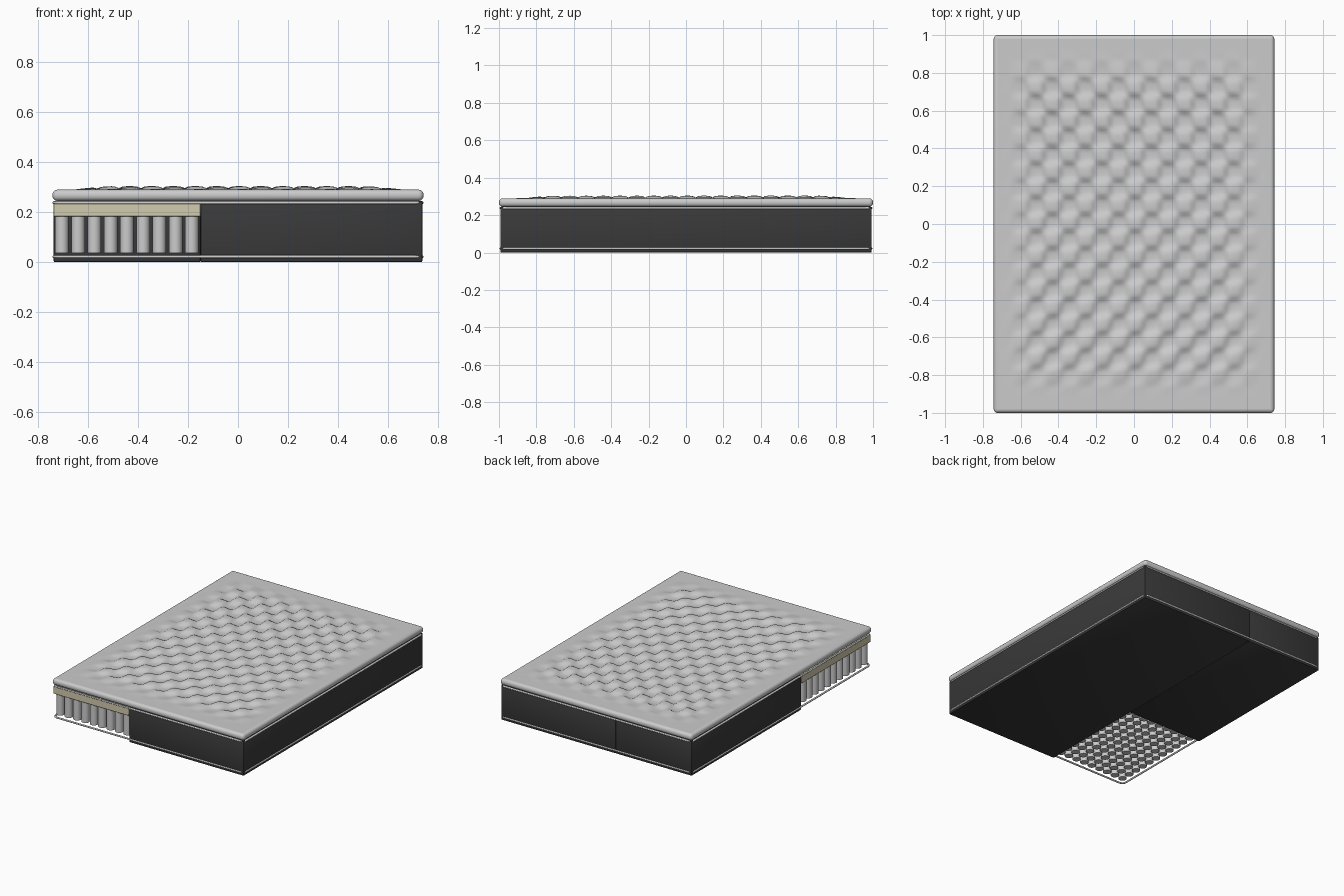
import bpy, bmesh, math

old = bpy.data.objects.get("Cube")
if old:
    bpy.data.objects.remove(old, do_unlink=True)

HX, HY = 0.743, 1.0          # half width and half length
CUT_X, CUT_Y = -0.15, -0.22  # inner corner of the cutaway


def material(name, r, g, b):
    m = bpy.data.materials.new(name)
    m.use_nodes = True
    m.diffuse_color = (r, g, b, 1)
    m.node_tree.nodes["Principled BSDF"].inputs["Base Color"].default_value = (r, g, b, 1)
    return m


fabric = material("light grey fabric", 0.6, 0.6, 0.6)
dark = material("charcoal cover", 0.042, 0.042, 0.042)
foam = material("beige foam", 0.64, 0.6, 0.42)
trim = material("pale piping", 0.65, 0.65, 0.65)


def finish(bm, name, mat, angle=40):
    bmesh.ops.recalc_face_normals(bm, faces=bm.faces)
    mesh = bpy.data.meshes.new(name)
    bm.to_mesh(mesh)
    bm.free()
    mesh.materials.append(mat)
    ob = bpy.data.objects.new(name, mesh)
    bpy.context.collection.objects.link(ob)
    bpy.ops.object.select_all(action="DESELECT")
    ob.select_set(True)
    bpy.context.view_layer.objects.active = ob
    bpy.ops.object.shade_smooth_by_angle(angle=math.radians(angle))
    return ob


def block(lo, hi, radius, segments):
    bm = bmesh.new()
    bmesh.ops.create_cube(bm, size=1)
    for v in bm.verts:
        v.co = [(a + b) / 2 + c * (b - a) for a, b, c in zip(lo, hi, v.co)]
    bmesh.ops.bevel(bm, geom=bm.edges[:], offset=radius, segments=segments,
                    profile=0.5, affect="EDGES")
    return bm


# Dark cover: two blocks around the open corner, with a seam between them
finish(block((CUT_X, -0.992, 0), (0.738, 0.992, 0.245), 0.005, 2), "cover_main", dark)
finish(block((-0.738, CUT_Y, 0), (CUT_X, 0.992, 0.245), 0.005, 2), "cover_back_corner", dark)

# Foam layer above the exposed springs
finish(block((-0.738, -0.992, 0.183), (CUT_X, CUT_Y, 0.235), 0.002, 1), "foam_layer", foam)

# Pocket springs
springs = bmesh.new()
for i in range(9):
    for j in range(11):
        made = bmesh.ops.create_cone(springs, cap_ends=True, segments=20, radius1=0.027,
                                     radius2=0.027, depth=0.147)
        bmesh.ops.translate(springs, verts=made["verts"],
                            vec=(-0.705 + 0.065 * i, -0.957 + 0.068 * j, 0.1105))
finish(springs, "pocket_springs", fabric)


# Piping loops with rounded corners
def piping(name, z):
    curve = bpy.data.curves.new(name, "CURVE")
    curve.dimensions = "3D"
    curve.bevel_depth = 0.006
    curve.bevel_resolution = 2
    r, points = 0.03, []
    for k, (sx, sy) in enumerate([(1, 1), (-1, 1), (-1, -1), (1, -1)]):
        for s in range(6):
            a = math.pi / 2 * (k + s / 5)
            points.append((sx * (0.737 - r) + r * math.cos(a),
                           sy * (0.991 - r) + r * math.sin(a), z, 1))
    spline = curve.splines.new("POLY")
    spline.points.add(len(points) - 1)
    for p, co in zip(spline.points, points):
        p.co = co
    spline.use_cyclic_u = True
    curve.materials.append(trim)
    bpy.context.collection.objects.link(bpy.data.objects.new(name, curve))


piping("bottom_piping", 0.022)
piping("top_piping", 0.238)

# Topper: rounded pad whose top face is replaced by a quilted grid
TOP, R = 0.29, 0.02
pad = block((-HX, -HY, 0.245), (HX, HY, TOP), R, 5)
bmesh.ops.delete(pad, geom=[f for f in pad.faces if f.normal.z > 0.99 and f.calc_area() > 1],
                 context="FACES_ONLY")
made = bmesh.ops.create_grid(pad, x_segments=100, y_segments=130, size=1)


def fade(d, start, end):
    t = min(max((end - d) / (end - start), 0), 1)
    return t * t * (3 - 2 * t)


for v in made["verts"]:
    x, y = v.co.x * (HX - R), v.co.y * (HY - R)
    wave = math.cos(math.pi * x / 0.0875) * math.cos(math.pi * y / 0.09)
    skew = math.sin(math.pi * (x + y) / 0.0875)
    bump = math.tanh(2.2 * (wave + 0.25 * skew))
    v.co = (x, y, TOP + fade(abs(x), 0.5, 0.7) * fade(abs(y), 0.7, 0.92) * (0.003 + 0.011 * bump))
finish(pad, "quilted_topper", fabric, 50)
